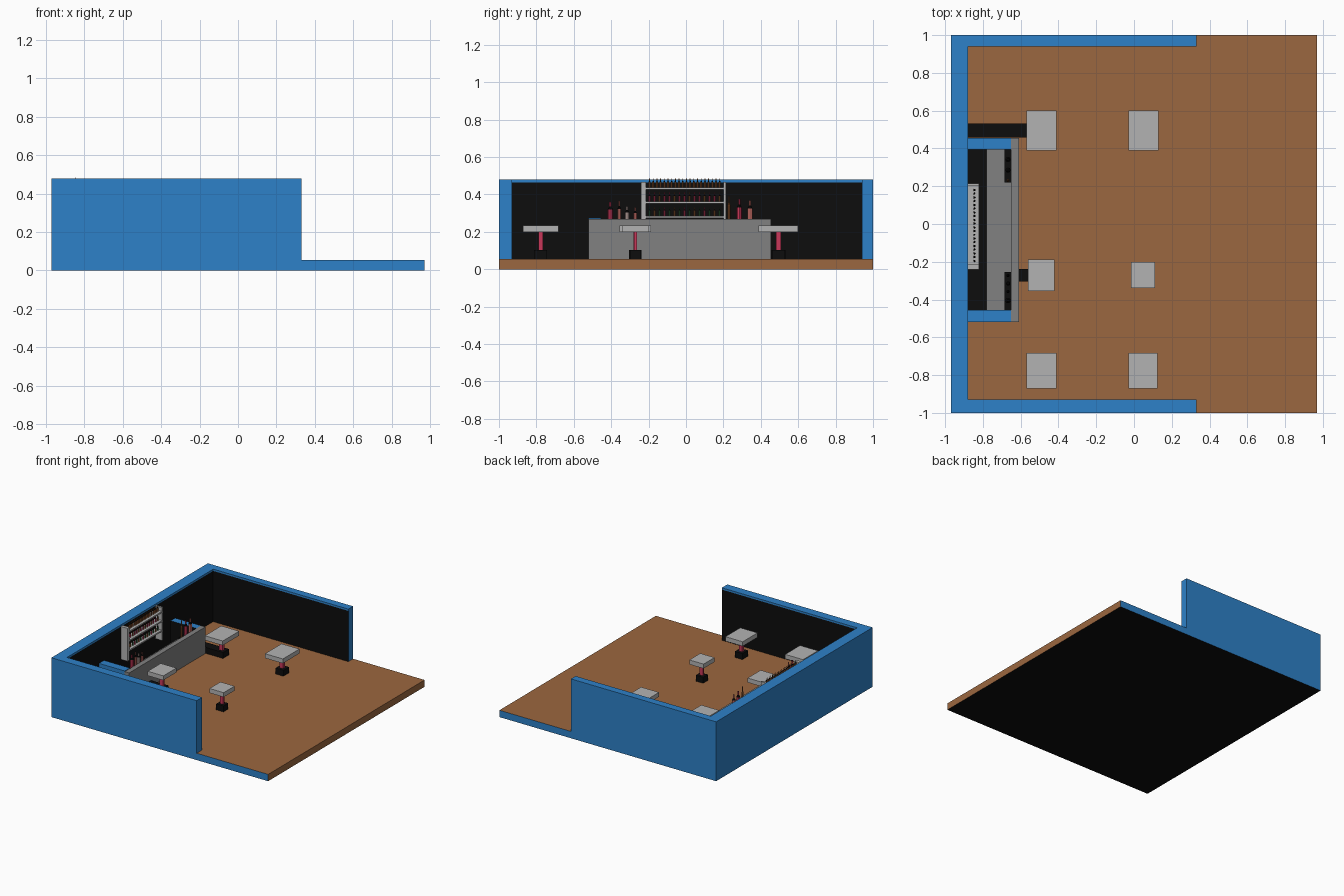
import bpy, bmesh, math
from mathutils import Vector

if "Cube" in bpy.data.objects:
    bpy.data.objects.remove(bpy.data.objects["Cube"])


def material(name, rgb):
    m = bpy.data.materials.new(name)
    m.diffuse_color = (*rgb, 1)
    m.use_nodes = True
    m.node_tree.nodes["Principled BSDF"].inputs["Base Color"].default_value = m.diffuse_color
    return m


BLUE = material("blue", (0.027, 0.22, 0.58))
BROWN = material("wood", (0.33, 0.135, 0.05))
BLACK = material("black", (0.004, 0.004, 0.004))
GREY = material("grey", (0.22, 0.22, 0.22))
LIGHT = material("light_grey", (0.45, 0.45, 0.45))
RED = material("crimson", (0.58, 0.038, 0.1))
PINK = material("salmon", (0.75, 0.2, 0.17))
PALE = material("pale", (0.6, 0.45, 0.42))
GREEN = material("green", (0.03, 0.13, 0.04))
AMBER = material("amber", (0.3, 0.1, 0.03))


def finish(name, bm, mats):
    me = bpy.data.meshes.new(name)
    bm.normal_update()
    bm.to_mesh(me)
    bm.free()
    for m in mats:
        me.materials.append(m)
    ob = bpy.data.objects.new(name, me)
    bpy.context.collection.objects.link(ob)
    return ob


AXES = {"px": (1, 0, 0), "nx": (-1, 0, 0), "py": (0, 1, 0),
        "ny": (0, -1, 0), "pz": (0, 0, 1), "nz": (0, 0, -1)}


def box(name, x, y, z, mat, **sides):
    """Box from three ranges; sides such as py=BLACK override one face."""
    bm = bmesh.new()
    bmesh.ops.create_cube(bm, size=1)
    for v in bm.verts:
        v.co = [r[0] + (c + 0.5) * (r[1] - r[0]) for c, r in zip(v.co, (x, y, z))]
    bm.normal_update()
    mats = [mat]
    for key, m in sides.items():
        mats.append(m)
        for f in bm.faces:
            if f.normal.dot(Vector(AXES[key])) > 0.9:
                f.material_index = len(mats) - 1
    return finish(name, bm, mats)


def bottle(name, x, y, z, r, h, mat, sides=8):
    """Turned bottle: body, shoulder and neck, with dark upward faces."""
    profile = [(r, 0), (r, 0.62 * h), (0.4 * r, 0.76 * h), (0.4 * r, h)]
    bm = bmesh.new()
    rings = [[bm.verts.new((x + pr * math.cos(2 * math.pi * i / sides),
                            y + pr * math.sin(2 * math.pi * i / sides), z + pz))
              for i in range(sides)] for pr, pz in profile]
    for a, b in zip(rings, rings[1:]):
        for i in range(sides):
            j = (i + 1) % sides
            bm.faces.new((a[i], a[j], b[j], b[i]))
    bm.faces.new(rings[0][::-1])
    bm.faces.new(rings[-1])
    bm.normal_update()
    for f in bm.faces:
        f.material_index = int(f.normal.z > 0.3)
    return finish(name, bm, [mat, BLACK])


# Floor slab
FLOOR = 0.055
box("floor", (-0.97, 0.97), (-1, 1), (0, FLOOR), BROWN,
    py=BLUE, ny=BLUE, nx=BLUE, nz=BLACK)

# U-shaped room wall, dark inside below a thin blue lip
outline = [(-0.97, -1), (0.33, -1), (0.33, -0.93), (-0.88, -0.93),
           (-0.88, 0.94), (0.33, 0.94), (0.33, 1), (-0.97, 1)]
bm = bmesh.new()
levels = [[bm.verts.new((x, y, z)) for x, y in outline] for z in (FLOOR, 0.465, 0.48)]
for n, (a, b) in enumerate(zip(levels, levels[1:])):
    for i in range(8):
        j = (i + 1) % 8
        f = bm.faces.new((a[i], a[j], b[j], b[i]))
        f.material_index = int(n == 0 and i in (2, 3, 4))
bm.faces.new(levels[-1])
bm.faces.new(levels[0][::-1])
finish("room_wall", bm, [BLUE, BLACK])

# Bar counter: front, side returns, worktop and dark floor behind
box("counter_front", (-0.65, -0.61), (-0.52, 0.455), (FLOOR, 0.27), GREY)
box("counter_return_front", (-0.88, -0.65), (-0.52, -0.455), (FLOOR, 0.275), BLUE, py=BLACK)
box("counter_return_back", (-0.88, -0.65), (0.395, 0.455), (FLOOR, 0.27), BLUE, ny=BLACK)
box("worktop", (-0.78, -0.65), (-0.455, 0.395), (FLOOR, 0.17), GREY)
box("bar_floor", (-0.88, -0.78), (-0.455, 0.395), (FLOOR, 0.06), BLACK)

# Bottle ledges behind the counter front
box("ledge_front", (-0.685, -0.65), (-0.455, -0.255), (0.235, 0.255), BLACK)
box("ledge_back", (-0.685, -0.65), (0.22, 0.395), (0.235, 0.255), BLACK)
for i, (y, r, top, mat) in enumerate([
        (-0.405, 0.015, 0.36, RED), (-0.357, 0.009, 0.365, PINK),
        (-0.315, 0.012, 0.335, PALE), (-0.272, 0.009, 0.33, PINK),
        (0.23, 0.008, 0.39, AMBER), (0.285, 0.014, 0.375, RED),
        (0.342, 0.014, 0.368, PINK)]):
    bottle(f"counter_bottle_{i + 1}", -0.667, y, 0.255, r, top - 0.255, mat)

# Wall shelf with three rows of bottles
SX = (-0.88, -0.82)
box("shelf_post_front", SX, (-0.24, -0.215), (0.2, 0.467), LIGHT)
box("shelf_post_back", SX, (0.2, 0.215), (0.2, 0.467), LIGHT)
rows = [(0.285, 15, 0.045, (GREEN, AMBER, GREEN, RED)),
        (0.363, 15, 0.047, (RED, RED, AMBER)),
        (0.437, 20, 0.048, (AMBER,))]
for n, (z, count, h, mats) in enumerate(rows):
    box(f"shelf_board_{n + 1}", SX, (-0.215, 0.2), (z - 0.011, z), LIGHT)
    for i in range(count):
        y = -0.195 + 0.375 * i / (count - 1)
        bottle(f"shelf_bottle_{n + 1}_{i + 1}", -0.845, y, z, 0.006, h,
               mats[i % len(mats)], 6)

# Tables: top x range, top y range, base x range, base y width, stem width
tables = [((-0.57, -0.41), (0.39, 0.6), (-0.88, -0.455), 0.075, 0.027),
          ((-0.56, -0.42), (-0.355, -0.188), (-0.61, -0.455), 0.065, 0.016),
          ((-0.57, -0.41), (-0.872, -0.682), (-0.525, -0.455), 0.07, 0.025),
          ((-0.03, 0.13), (0.388, 0.6), (0.015, 0.085), 0.07, 0.027),
          ((-0.017, 0.11), (-0.34, -0.2), (0.015, 0.08), 0.06, 0.016),
          ((-0.03, 0.125), (-0.872, -0.682), (0.015, 0.082), 0.07, 0.025)]
for i, (tx, ty, bx, bw, sw) in enumerate(tables, 1):
    cx, cy = sum(tx) / 2, sum(ty) / 2
    box(f"table_base_{i}", bx, (cy - bw / 2, cy + bw / 2), (FLOOR, 0.103), BLACK)
    box(f"table_stem_{i}", (cx - 0.015, cx + 0.015), (cy - sw / 2, cy + sw / 2), (0.103, 0.2), RED)
    box(f"table_top_{i}", tx, ty, (0.198, 0.234), LIGHT)
